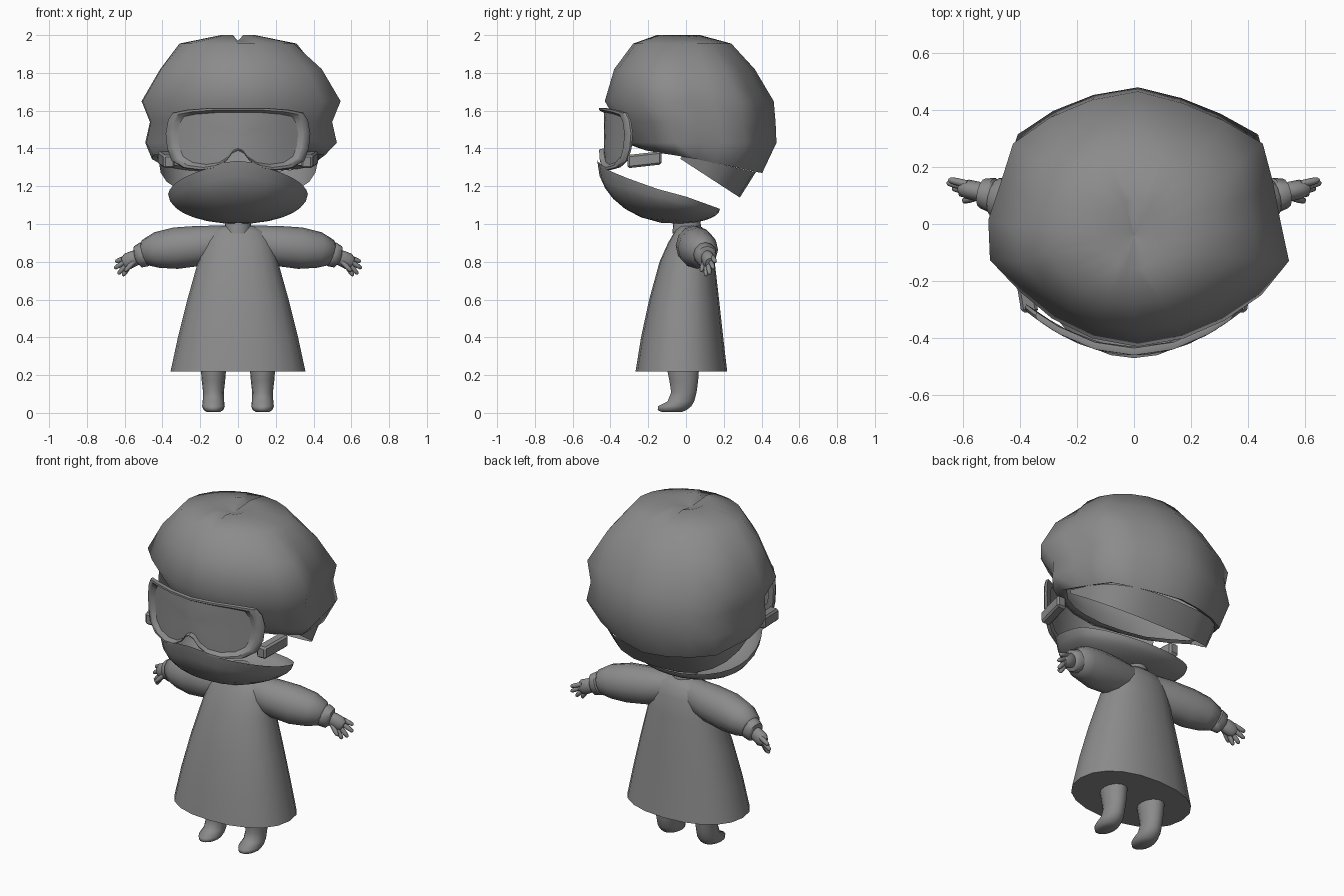
import bpy, bmesh, math
from mathutils import Vector

if "Cube" in bpy.data.objects:
    bpy.data.objects.remove(bpy.data.objects["Cube"])

grey = bpy.data.materials.new("plain grey")
grey.diffuse_color = (0.26, 0.26, 0.26, 1)
grey.use_nodes = True
grey.node_tree.nodes["Principled BSDF"].inputs["Base Color"].default_value = grey.diffuse_color


def loft(name, rings, cap_start=True, cap_end=True, angle=50, mirror=False):
    """Skin a list of equal-length point rings."""
    bm = bmesh.new()
    loops = [[bm.verts.new(p) for p in r] for r in rings]
    n = len(loops[0])
    for a, b in zip(loops, loops[1:]):
        for i in range(n):
            j = (i + 1) % n
            bm.faces.new((a[i], a[j], b[j], b[i]))
    if cap_start:
        bm.faces.new(loops[0][::-1])
    if cap_end:
        bm.faces.new(loops[-1])
    bmesh.ops.recalc_face_normals(bm, faces=bm.faces)
    return finish(name, bm, angle, mirror)


def finish(name, bm, angle=50, mirror=False):
    me = bpy.data.meshes.new(name)
    bm.to_mesh(me)
    bm.free()
    me.materials.append(grey)
    ob = bpy.data.objects.new(name, me)
    bpy.context.collection.objects.link(ob)
    if mirror:
        ob.modifiers.new("mirror", 'MIRROR')
    bpy.ops.object.select_all(action='DESELECT')
    bpy.context.view_layer.objects.active = ob
    ob.select_set(True)
    bpy.ops.object.shade_smooth_by_angle(angle=math.radians(angle))
    return ob


def angles(n):
    return [2 * math.pi * i / n for i in range(n)]


def squared(v, power):
    """Signed power, used to square off an ellipse."""
    return math.copysign(abs(v) ** power, v)


def flat_ring(z, rx, yf, yb, n=20, x=0, power=1):
    """Horizontal ellipse between front yf and back yb."""
    yc, ry = (yf + yb) / 2, (yb - yf) / 2
    return [(x + rx * squared(math.cos(a), power), yc + ry * squared(math.sin(a), power), z)
            for a in angles(n)]


def tube(name, stations, n=12, mirror=True):
    """Rounded limb through (x, y, z, radius_across, radius_up) stations."""
    rings = []
    for i, (x, y, z, ra, ru) in enumerate(stations):
        p = Vector(stations[max(i - 1, 0)][:3])
        q = Vector(stations[min(i + 1, len(stations) - 1)][:3])
        d = (q - p).normalized()
        side = d.cross(Vector((0, 0, 1))).normalized()
        up = side.cross(d)
        c = Vector((x, y, z))
        rings.append([c + side * ra * math.cos(a) + up * ru * math.sin(a) for a in angles(n)])
    return loft(name, rings, mirror=mirror)


def lerp_table(table, v):
    for (a, p), (b, q) in zip(table, table[1:]):
        if v <= b:
            t = max(0, (v - a) / (b - a))
            return p + (q - p) * t
    return table[-1][1]


# Robe
loft("robe", [flat_ring(*r, power=.9) for r in [
    (.22, .357, -.267, .218), (.4, .318, -.238, .197), (.6, .268, -.195, .175),
    (.8, .212, -.14, .152), (.9, .185, -.095, .135), (.96, .15, -.06, .11),
    (.99, .08, -.04, .075)]])

# Neck
loft("neck", [flat_ring(z, r, -r, r + .01) for z, r in [(.95, .072), (1.0, .068), (1.04, .06)]])

# Sleeves and cuffs
tube("sleeve", [(.02, .03, .91, .07, .085), (.1, .035, .9, .085, .092),
                (.2, .045, .885, .1, .106),
                (.33, .06, .872, .103, .11), (.43, .08, .862, .092, .095),
                (.49, .095, .848, .067, .07), (.505, .098, .842, .04, .04)])
tube("cuff", [(.48, .1, .845, .05, .055), (.495, .1, .84, .062, .067),
              (.53, .108, .826, .053, .06), (.54, .11, .823, .035, .035)])

# Hands
tube("palm", [(.51, .105, .832, .03, .035), (.55, .115, .818, .034, .042),
              (.585, .122, .802, .034, .044), (.605, .125, .792, .022, .03)])
FINGERS = [((.585, .14, .825), (.65, .155, .80)), ((.59, .13, .805), (.655, .145, .765)),
           ((.585, .118, .79), (.635, .125, .735)), ((.575, .108, .78), (.61, .105, .725)),
           ((.55, .095, .80), (.60, .08, .75))]
for a, b in FINGERS:
    a, b = Vector(a), Vector(b)
    tube("finger", [(*a, .013, .013), (*a.lerp(b, .6), .013, .013),
                    (*a.lerp(b, .92), .010, .010), (*b, .004, .004)], n=8)

# Legs with pointed feet
loft("leg", [flat_ring(z, rx, yf, yb, 14, .13) for z, rx, yf, yb in [
    (.005, .035, -.13, -.02), (.015, .052, -.152, .005), (.035, .06, -.15, .03),
    (.06, .057, -.1, .045), (.11, .055, -.08, .058), (.17, .062, -.09, .066),
    (.22, .066, -.1, .07), (.32, .066, -.1, .07)]], mirror=True, angle=70)

# Beard: open egg-shaped bowl whose rim falls toward the back
RIM = [(-.47, 1.335), (-.43, 1.295), (-.36, 1.262), (-.29, 1.235), (-.15, 1.185),
       (0, 1.145), (.18, 1.08)]
beard = []
for s in (1, .97, .9, .8, .65, .45, .2):
    ring = []
    for a in angles(28):
        x, y = .37 * math.cos(a), -.05 + (.23 if a < math.pi else .42) * math.sin(a)
        z = lerp_table(RIM, y)
        ring.append((x * s, -.05 + (y + .05) * s, 1 + (z - 1) * (1 - math.sqrt(1 - s * s))))
    beard.append(ring)
loft("beard", beard, cap_start=False)

# Hair: faceted dome, rim lower at the back, slightly ragged sides, crease on top
OUTLINE_SCALE = [(0, .94), (20, .94), (38, 1.03), (60, .94), (75, .97), (90, 1.01), (120, .98),
                 (142, 1.03), (160, .95), (180, .99), (195, 1.04), (220, .95), (240, .97),
                 (270, 1), (300, .97), (320, 1), (342, 1.05), (360, .94)]
LEVELS = [(1.965, .004, -.045, -.035), (2.0, .09, -.16, .08), (1.955, .31, -.28, .24),
          (1.82, .43, -.38, .36), (1.65, .53, -.43, .46), (1.54, .485, -.365, .47),
          (1.43, .51, -.33, .475), (0, .46, -.29, .40), (.012, .43, -.265, .37)]
hair = []
for z, rx, yf, yb in LEVELS:
    ring = []
    for a in angles(20):
        w = lerp_table(OUTLINE_SCALE, math.degrees(a)) if z < 1.9 else 1
        x = rx * w * math.cos(a) + (.014 if 1 < z < 1.9 else 0)
        y = (yf + yb) / 2 + (yb - yf) / 2 * w * math.sin(a)
        rim = lerp_table([(-.3, 1.42), (-.2, 1.385), (0, 1.355), (.4, 1.27)], y)
        zz = rim + z if z < 1 else z
        if z == 2.0 and abs(x) < .01:
            zz = 1.97
        ring.append((x, y, zz))
    hair.append(ring)
loft("hair", hair, cap_end=False, angle=75)

# Nape flap: tapering band around the back under the hair
bm = bmesh.new()
rows = []
for i in range(13):
    a = math.pi * i / 12
    c, s = squared(math.cos(a), .75), abs(math.sin(a)) ** .75
    top = (.43 * c, -.02 + .39 * s, 1.36 - .085 * s)
    low = (.42 * c, -.03 + .315 * s, 1.345 - .205 * s)
    rows.append([bm.verts.new(p) for p in (top, low)])
for p, q in zip(rows, rows[1:]):
    bm.faces.new((p[0], q[0], q[1], p[1]))
bmesh.ops.recalc_face_normals(bm, faces=bm.faces)
finish("nape_flap", bm, 40)

# Goggles: curved frame with recessed lens
HALF = [(0, 1.615), (.14, 1.615), (.27, 1.605), (.345, 1.59), (.37, 1.55), (.383, 1.48),
        (.375, 1.4), (.35, 1.335), (.29, 1.297), (.2, 1.285), (.12, 1.297), (.06, 1.335),
        (.03, 1.375), (0, 1.388)]
OUTLINE = HALF + [(-x, z) for x, z in HALF[-2:0:-1]]


def visor(scale, dy):
    ring = []
    for x, z in OUTLINE:
        x, z = x * scale, 1.465 + (z - 1.465) * scale
        ring.append((x, -.46 + 1.08 * x * x + dy, z))
    return ring


loft("goggle_frame", [visor(.84, .03), visor(.985, .025), visor(1, .01), visor(.985, 0),
                      visor(.92, 0), visor(.9, .005), visor(.83, .025)],
     cap_start=False, cap_end=False, angle=35)
loft("goggle_lens", [visor(s, .025) for s in (.86, .65, .45, .25, .08)], cap_start=False)

# Strap stubs behind the goggle sides
bm = bmesh.new()
bmesh.ops.create_cube(bm, size=1)
for v in bm.verts:
    x, y, z = v.co
    v.co = Vector((.38 + x * .06 + y * .03, -.22 + y * .18, 1.34 + z * .07 + y * .02))
bmesh.ops.bevel(bm, geom=bm.edges[:], offset=.01, segments=1, affect='EDGES')
finish("strap_stub", bm, 30, mirror=True)
